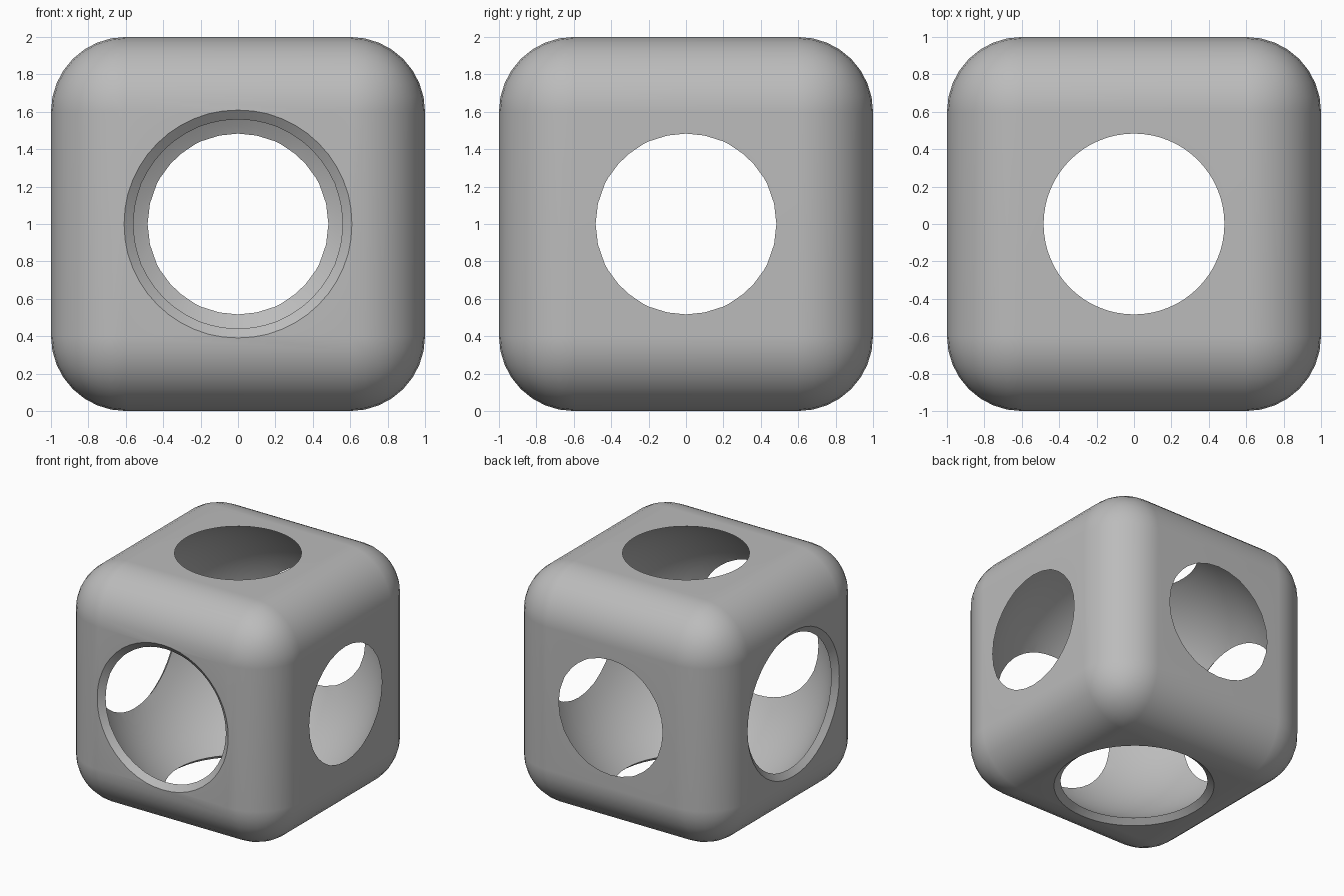
import bpy
import math
from mathutils import Vector

default_cube = bpy.data.objects.get("Cube")
if default_cube:
    bpy.data.objects.remove(default_cube, do_unlink=True)

CENTRE = Vector((0, 0, 1))

grey = bpy.data.materials.new("plain grey")
grey.use_nodes = True
colour = (0.5, 0.5, 0.5, 1)
grey.diffuse_color = colour
grey.node_tree.nodes["Principled BSDF"].inputs["Base Color"].default_value = colour


def apply_modifier(obj, name):
    bpy.ops.object.select_all(action="DESELECT")
    obj.select_set(True)
    bpy.context.view_layer.objects.active = obj
    bpy.ops.object.modifier_apply(modifier=name)


def cut(obj, cutter):
    mod = obj.modifiers.new("cut", "BOOLEAN")
    mod.operation = "DIFFERENCE"
    mod.solver = "EXACT"
    mod.object = cutter
    apply_modifier(obj, mod.name)
    bpy.data.objects.remove(cutter, do_unlink=True)


# Cube with broad rounded edges
bpy.ops.mesh.primitive_cube_add(size=2, location=CENTRE)
shell = bpy.context.object
shell.name = "hollow_rounded_cube"
shell.data.materials.append(grey)
bevel = shell.modifiers.new("rounding", "BEVEL")
bevel.width = 0.4
bevel.segments = 8
apply_modifier(shell, bevel.name)

# Spherical hollow, which opens a round hole in each face
bpy.ops.mesh.primitive_uv_sphere_add(segments=64, ring_count=32, radius=1.112, location=CENTRE)
cut(shell, bpy.context.object)

# Narrow flared rims on the front, right and bottom holes
for direction in ((-1, 0, 0), (0, -1, 0), (0, 0, -1)):
    axis = Vector(direction)
    bpy.ops.mesh.primitive_cone_add(
        vertices=48, radius1=0.535, radius2=0.635, depth=0.08,
        location=CENTRE + axis * 0.98,
        rotation=axis.to_track_quat("Z", "Y").to_euler())
    cut(shell, bpy.context.object)

# Smooth shading with crisp hole edges and level flat faces
shell.data.materials.clear()
shell.data.materials.append(grey)
for face in shell.data.polygons:
    face.material_index = 0
bpy.ops.object.select_all(action="DESELECT")
shell.select_set(True)
bpy.context.view_layer.objects.active = shell
bpy.ops.object.shade_smooth_by_angle(angle=math.radians(30))
weighted = shell.modifiers.new("level normals", "WEIGHTED_NORMAL")
weighted.keep_sharp = True
